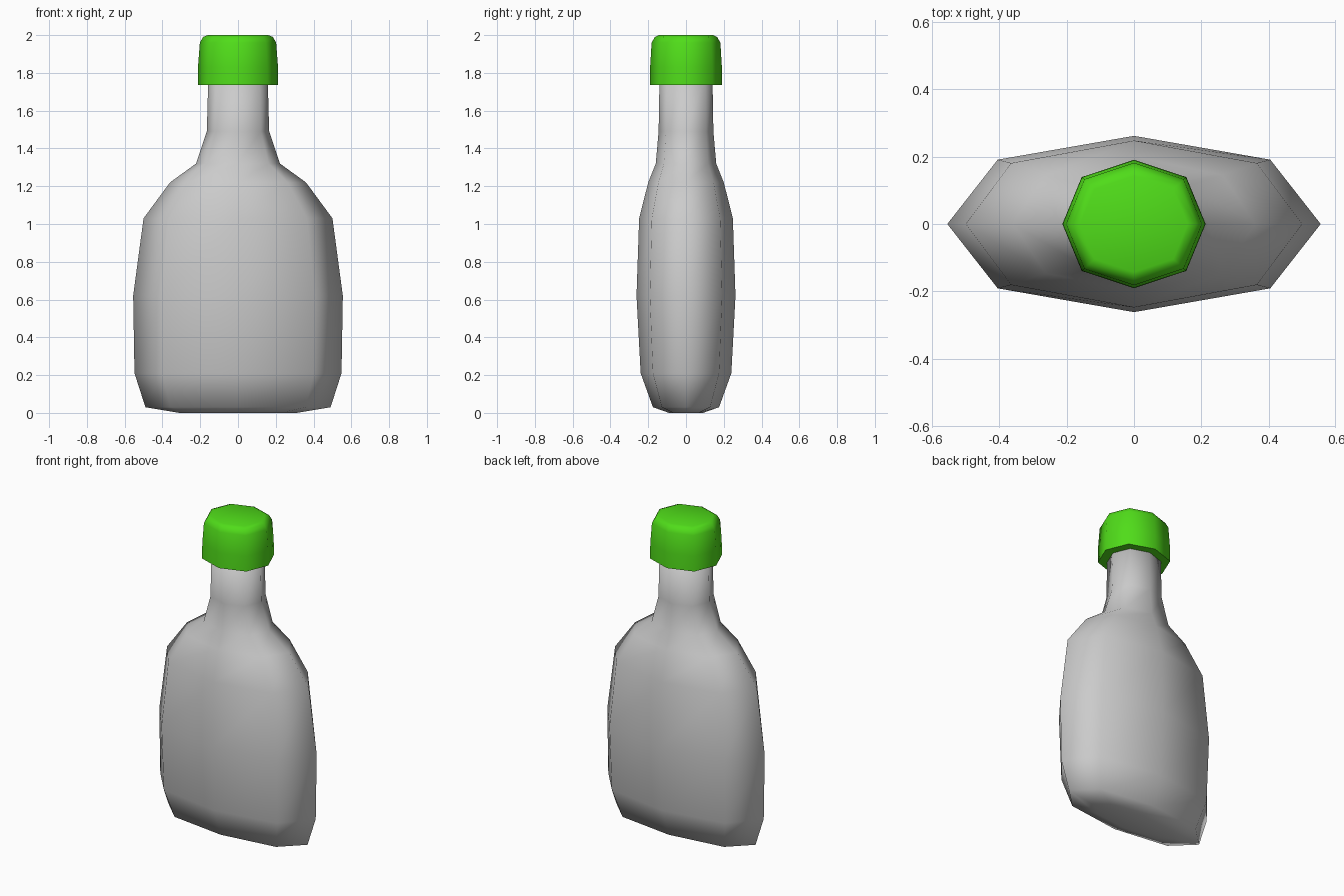
import bpy, bmesh

if "Cube" in bpy.data.objects:
    bpy.data.objects.remove(bpy.data.objects["Cube"])

# Octagonal outline, scaled to each level's half-width and half-depth
K = 0.73
OCTAGON = [(1, 0), (K, K), (0, 1), (-K, K), (-1, 0), (-K, -K), (0, -1), (K, -K)]


def loft(name, levels):
    """Skin eight-sided rings given as (z, half_width, half_depth), ends capped."""
    bm = bmesh.new()
    rings = [[bm.verts.new((a * x, b * y, z)) for x, y in OCTAGON] for z, a, b in levels]
    for low, high in zip(rings, rings[1:]):
        for i in range(8):
            j = (i + 1) % 8
            bm.faces.new((low[i], low[j], high[j], high[i]))
    bm.faces.new(rings[0][::-1])
    bm.faces.new(rings[-1])
    bmesh.ops.recalc_face_normals(bm, faces=bm.faces)
    mesh = bpy.data.meshes.new(name)
    bm.to_mesh(mesh)
    bm.free()
    mesh.shade_smooth()
    obj = bpy.data.objects.new(name, mesh)
    bpy.context.collection.objects.link(obj)
    return obj


# Flask body with shoulders and neck
loft("bottle", [
    (0.00, 0.31, 0.09), (0.03, 0.49, 0.175), (0.21, 0.548, 0.24),
    (0.62, 0.555, 0.262), (1.03, 0.50, 0.248), (1.22, 0.36, 0.20),
    (1.32, 0.222, 0.16), (1.49, 0.165, 0.145), (1.78, 0.157, 0.14),
])

# Screw cap with rounded top
cap = loft("cap", [
    (1.735, 0.213, 0.191), (1.83, 0.212, 0.19), (1.96, 0.202, 0.182),
    (1.99, 0.185, 0.165), (2.00, 0.16, 0.143),
])
green = bpy.data.materials.new("green")
green.diffuse_color = (0.08, 0.72, 0.01, 1)
green.use_nodes = True
green.node_tree.nodes["Principled BSDF"].inputs["Base Color"].default_value = green.diffuse_color
cap.data.materials.append(green)

# Keep the cap's lower rim crisp
bpy.context.view_layer.objects.active = cap
cap.select_set(True)
bpy.ops.object.shade_smooth_by_angle(angle=1.2)
